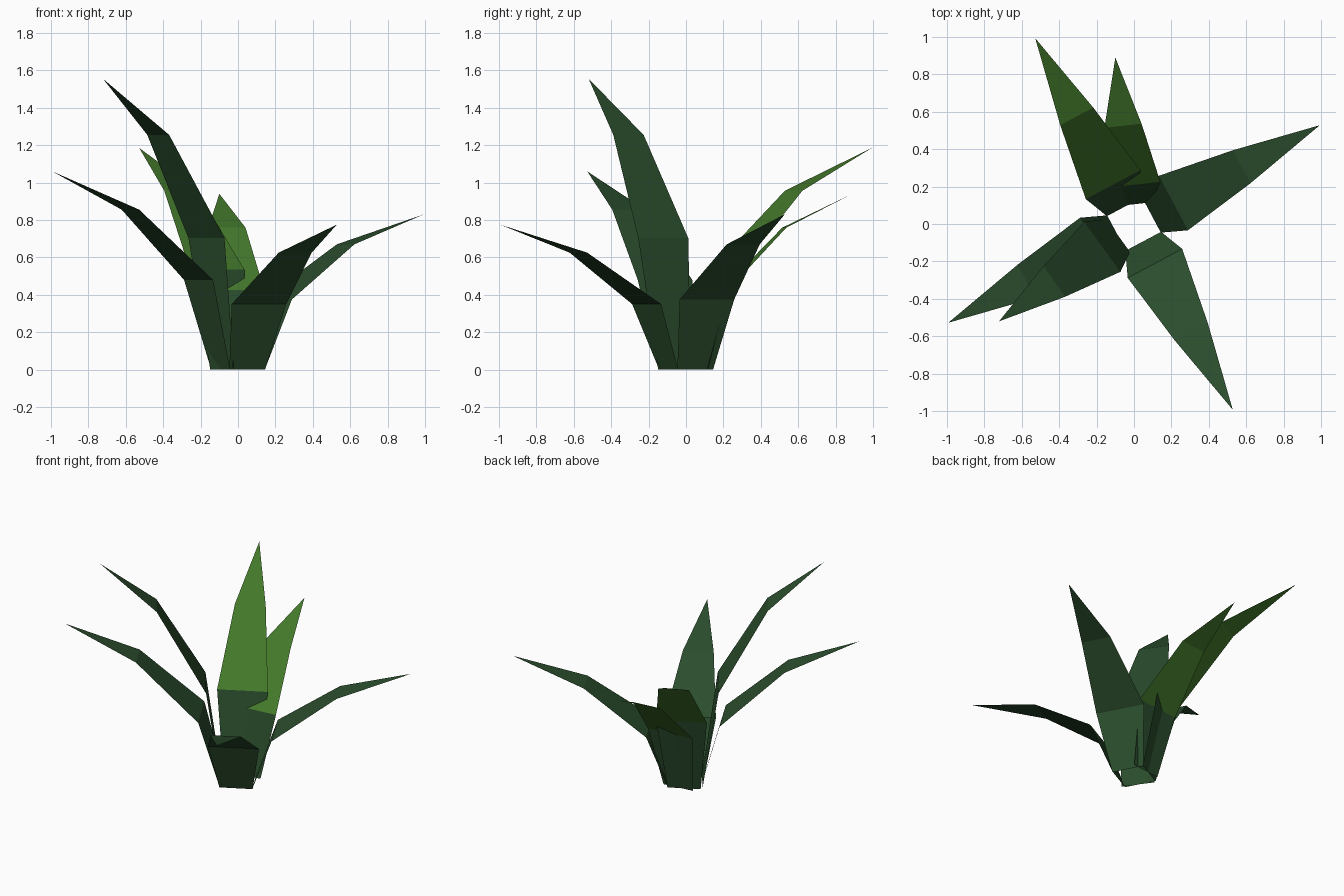
import bpy, bmesh, math
from mathutils import Vector

if "Cube" in bpy.data.objects:
    bpy.data.objects.remove(bpy.data.objects["Cube"], do_unlink=True)


def make_material(name, rgb):
    mat = bpy.data.materials.new(name)
    mat.use_nodes = True
    colour = (*rgb, 1.0)
    mat.diffuse_color = colour
    bsdf = mat.node_tree.nodes["Principled BSDF"]
    bsdf.inputs["Base Color"].default_value = colour
    bsdf.inputs["Roughness"].default_value = 0.9
    return mat


dark_green = make_material("dark green", (0.024, 0.075, 0.026))
leaf_green = make_material("leaf green", (0.057, 0.19, 0.024))

# Shared blade profile: (share of reach, share of height, half width)
PROFILE = [(0, 0, 0.108), (0.131, 0.452, 0.165), (0.536, 0.807, 0.1)]
BASE_RADIUS = 0.105


def make_leaf(name, angle, reach, height, upper):
    """Flat bent blade: upright base, two leaning segments and a pointed tip."""
    a = math.radians(angle)
    out = Vector((math.cos(a), math.sin(a), 0))
    side = Vector((-math.sin(a), math.cos(a), 0))
    up = Vector((0, 0, 1))
    bm = bmesh.new()
    rows = []
    for share, lift, half in PROFILE:
        centre = out * (BASE_RADIUS + share * (reach - BASE_RADIUS)) + up * lift * height
        rows.append([bm.verts.new(centre + side * half * s) for s in (-1, 1)])
    tip = bm.verts.new(out * reach + up * height)

    for low, high in zip(rows, rows[1:]):
        bm.faces.new((low[0], high[0], high[1], low[1]))
    bm.faces.new((rows[-1][0], tip, rows[-1][1]))

    # The base segment is always dark, the rest takes the upper colour
    for face in bm.faces:
        touches_ground = min(v.co.z for v in face.verts) < 0.01
        face.material_index = 0 if touches_ground else 1

    mesh = bpy.data.meshes.new(name)
    bm.to_mesh(mesh)
    bm.free()
    mesh.materials.append(dark_green)
    mesh.materials.append(upper)
    obj = bpy.data.objects.new(name, mesh)
    bpy.context.collection.objects.link(obj)


# Four long leaves in a cross, each with its own height
make_leaf("left_leaf", 28, 1.125, 0.83, dark_green)
make_leaf("back_leaf", 118, 1.125, 1.185, leaf_green)
make_leaf("right_leaf", 208, 1.125, 1.06, dark_green)
make_leaf("front_leaf", 298, 1.125, 0.775, dark_green)

# Two shorter inner leaves
make_leaf("small_back_leaf", 96.4, 0.895, 0.94, leaf_green)
make_leaf("tall_right_leaf", 215.8, 0.89, 1.555, dark_green)
